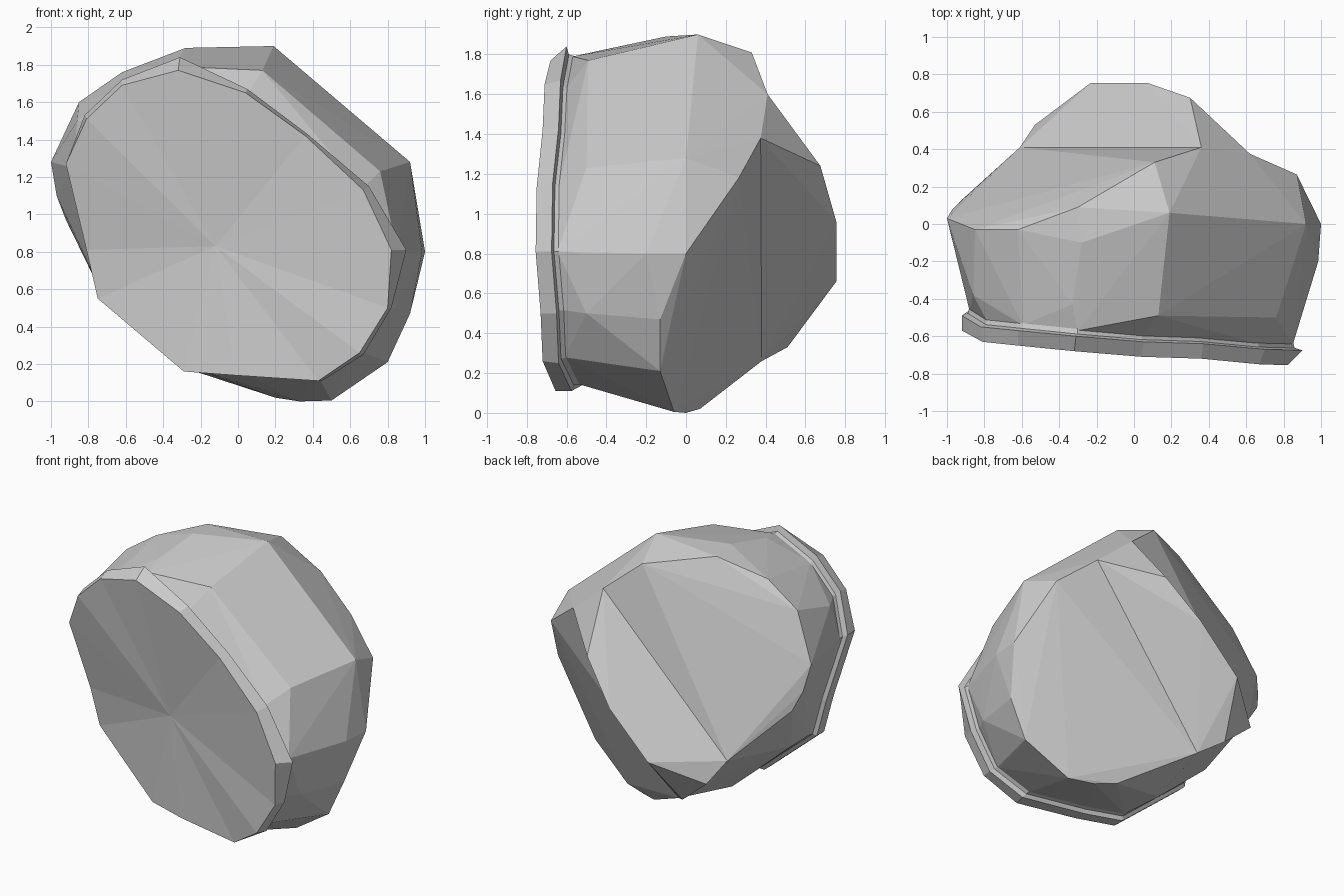
import bpy, bmesh
from mathutils import Vector

if "Cube" in bpy.data.objects:
    bpy.data.objects.remove(bpy.data.objects["Cube"])


def finish(bm, name):
    bmesh.ops.recalc_face_normals(bm, faces=bm.faces)
    me = bpy.data.meshes.new(name)
    bm.to_mesh(me)
    bm.free()
    ob = bpy.data.objects.new(name, me)
    bpy.context.collection.objects.link(ob)
    return ob


def faceted_hull(name, points):
    bm = bmesh.new()
    vs = [bm.verts.new(p) for p in points]
    bmesh.ops.convex_hull(bm, input=vs)
    junk = [v for v in bm.verts if not v.link_faces]
    bmesh.ops.delete(bm, geom=junk, context='VERTS')
    return finish(bm, name)


def lofted(name, rings, front, back):
    bm = bmesh.new()
    loops = [[bm.verts.new(p) for p in r] for r in rings]
    n = len(loops[0])
    for a, b in zip(loops, loops[1:]):
        for i in range(n):
            j = (i + 1) % n
            bm.faces.new((a[i], a[j], b[j], b[i]))
    for loop, centre in ((loops[0], front), (loops[-1], back)):
        c = bm.verts.new(centre)
        for i in range(n):
            bm.faces.new((loop[i], loop[(i + 1) % n], c))
    return finish(bm, name)


# front plate outline, clockwise from the top
outline = [Vector(p) for p in (
    (-.32, -.68, 1.77), (.04, -.71, 1.65), (.36, -.72, 1.42), (.67, -.75, 1.13),
    (.82, -.755, .81), (.80, -.73, .50), (.65, -.72, .26), (.43, -.655, .11),
    (-.02, -.60, .14), (-.29, -.54, .16), (-.75, -.47, .55), (-.81, -.49, .81),
    (-.92, -.57, 1.27), (-.81, -.63, 1.51), (-.62, -.65, 1.69))]
# how far the rim flares sideways and upwards at each corner
flare = [(.01, .07), (.01, .02), (.01, .01), (.03, .02), (.08, 0), (.02, 0),
         (.02, -.01), (.02, 0), (0, 0), (0, 0), (0, 0), (0, 0), (0, 0),
         (-.01, .02), (0, .03)]
rim = [p + Vector((f[0], .08, f[1])) for p, f in zip(outline, flare)]
centre = Vector((-.12, -.585, .83))


def inset(ring, k, dy):
    return [Vector((centre.x + (p.x - centre.x) * k, p.y + dy,
                    centre.z + (p.z - centre.z) * k)) for p in ring]


# plate with a flared rim and a narrow neck running into the body
lofted("front_plate", [outline, rim, inset(rim, .96, .012), inset(rim, .93, .12)],
       centre, centre + Vector((0, .25, 0)))

# widest band of the body
band = [(1, 0, .80), (.92, 0, 1.28), (.54, .07, 1.58), (.19, .06, 1.90),
        (-.28, -.10, 1.89), (-.62, -.03, 1.76), (-.85, -.03, 1.60),
        (-1, .03, 1.28), (-.97, .08, 1.10), (-.92, .13, .97), (-.72, -.15, .56),
        (-.29, -.10, .18), (.20, .07, .02), (.33, 0, 0), (.50, -.06, .005),
        (.80, -.13, .21), (.92, -.13, .47), (.985, -.2, .80)]
# shoulder just behind the plate
shoulder = [(.13, -.49, 1.77), (.45, -.48, 1.49), (.76, -.50, 1.23),
            (.89, -.51, .80), (.84, -.50, .50), (-.93, -.22, 1.28),
            (-.86, -.38, 1.50), (-.33, -.43, 1.82)]
# folds where the body meets the raised back
fold = [(.62, .375, 1.38), (.36, .41, 1.60), (-.61, .41, .64), (-.21, .38, .26)]
upper_back = [(.87, .265, 1.18), (.11, .33, 1.81), (-.30, .09, 1.88),
              (-.76, .24, .80), (-.02, .19, .14)]
faceted_hull("body", band + shoulder + fold + upper_back + inset(rim, .95, .03))

# raised back facet block
ridge = [(-.53, .53, .50), (-.33, .51, .33), (-.23, .755, .66),
         (.07, .755, .96), (.30, .675, 1.24)]
faceted_hull("raised_back", fold + ridge + [(0, .2, .9)])
